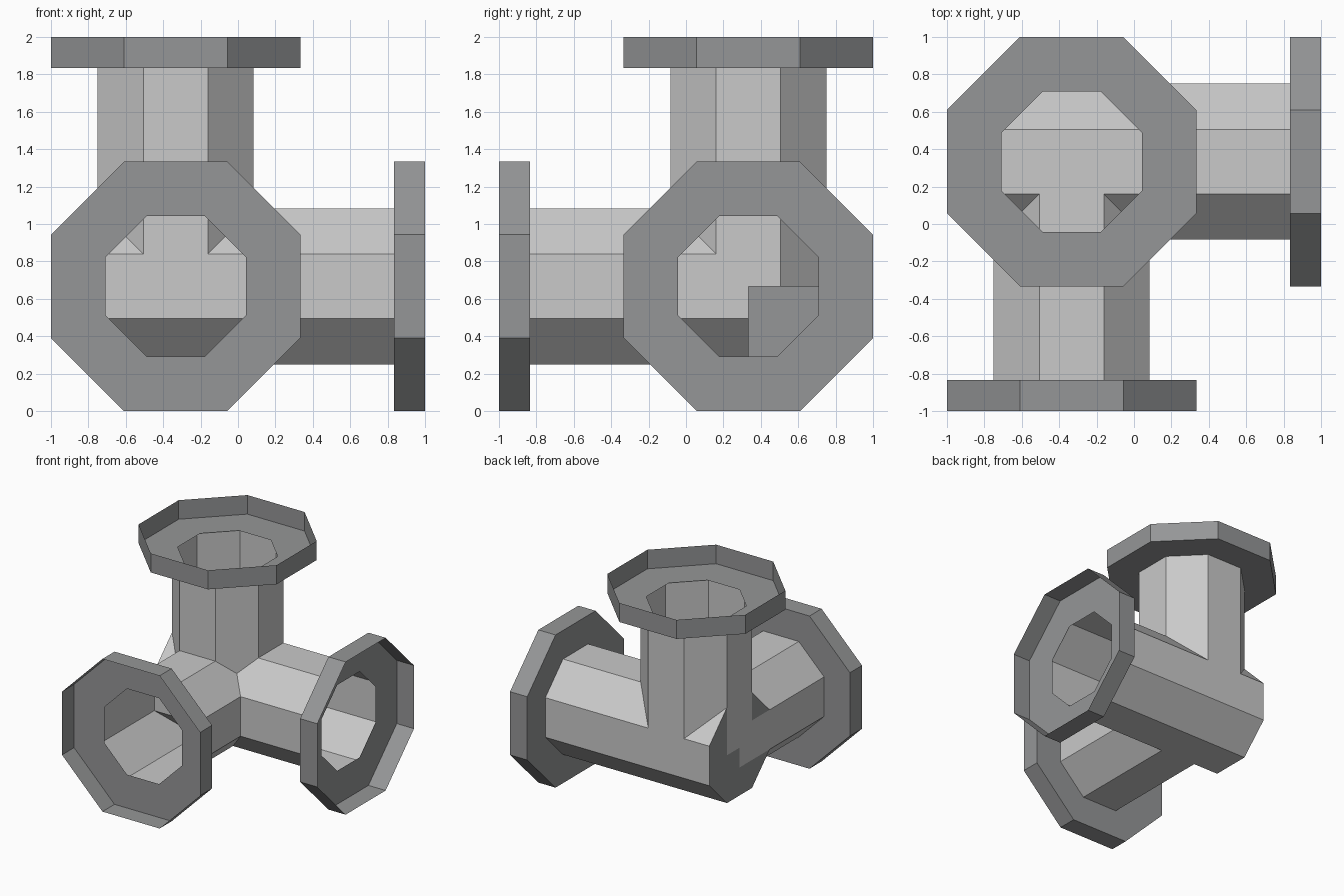
import bpy, bmesh, math
from mathutils import Matrix, Vector

if "Cube" in bpy.data.objects:
    bpy.data.objects.remove(bpy.data.objects["Cube"])

CENTRE = Vector((-1 / 3, 1 / 3, 2 / 3))
PIPE, HOLE, FLANGE = 0.417, 0.375, 2 / 3      # octagon half widths
DISC, END = 1.167, 4 / 3                      # distances from the junction


def material(name, colour):
    m = bpy.data.materials.new(name)
    m.diffuse_color = (*colour, 1)
    m.use_nodes = True
    m.node_tree.nodes["Principled BSDF"].inputs["Base Color"].default_value = m.diffuse_color
    return m


light_grey = material("light_grey", (0.588, 0.588, 0.588))
dark_grey = material("dark_grey", (0.300, 0.305, 0.310))


def octagon(bm, apothem, z):
    r = apothem / math.cos(math.pi / 8)
    return [bm.verts.new((r * math.cos(a), r * math.sin(a), z))
            for a in (math.pi / 8 + i * math.pi / 4 for i in range(8))]


def finish(name, bm, turn, mat):
    bm.transform(Matrix.Translation(CENTRE) @ turn)
    mesh = bpy.data.meshes.new(name)
    bm.to_mesh(mesh)
    bm.free()
    mesh.materials.append(mat)
    ob = bpy.data.objects.new(name, mesh)
    bpy.context.collection.objects.link(ob)


def shell(name, rings, turn, mat):
    """Open octagonal sheet through (half width, height) rings."""
    bm = bmesh.new()
    loops = [octagon(bm, *ring) for ring in rings]
    for a, b in zip(loops, loops[1:]):
        for i in range(8):
            j = (i + 1) % 8
            bm.faces.new((a[i], a[j], b[j], b[i]))
    finish(name, bm, turn, mat)


# Three arms: each a thin pipe with a recessed, rimmed flange
turns = {
    "right": (Matrix.Rotation(math.pi / 2, 4, 'Y'), -PIPE),
    "front": (Matrix.Rotation(math.pi / 2, 4, 'X'), 0),
    "top": (Matrix.Identity(4), 0),
}
for side, (turn, start) in turns.items():
    shell(side + "_pipe", [(PIPE, start), (PIPE, DISC)], turn, light_grey)
    shell(side + "_flange", [(HOLE, DISC), (FLANGE, DISC), (FLANGE, END)], turn, dark_grey)

# End cap of the right pipe, cut away where the other pipes' walls lie flush
bm = bmesh.new()
bm.faces.new(reversed(octagon(bm, PIPE, -PIPE)))
flat = PIPE * math.tan(math.pi / 8)
for axis in ((1, 0, 0), (0, 1, 0)):
    for d in (-flat, 0, flat):
        bmesh.ops.bisect_plane(bm, geom=bm.verts[:] + bm.edges[:] + bm.faces[:],
                               plane_co=Vector(axis) * d, plane_no=axis)
flush = []
for f in bm.faces:
    c = f.calc_center_median()
    up, y = -c.x, c.y
    if (up > 0 and abs(y) < flat) or (y < 0 and abs(up) < flat):
        flush.append(f)
bmesh.ops.delete(bm, geom=flush, context='FACES')
finish("end_cap", bm, turns["right"][0], dark_grey)
